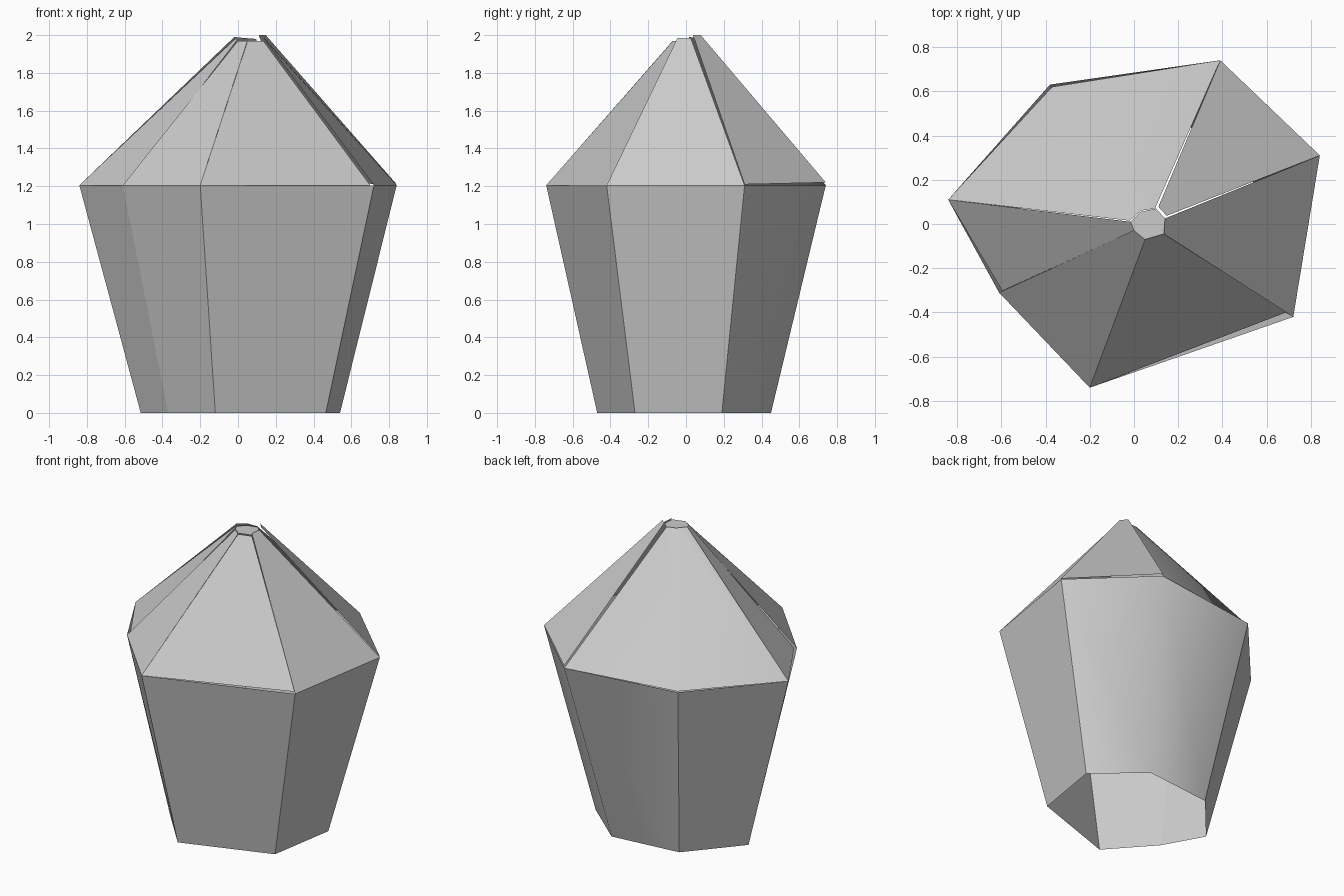
import bpy

if "Cube" in bpy.data.objects:
    bpy.data.objects.remove(bpy.data.objects["Cube"])

# Corner rings of the seven-sided body, clockwise seen from above
SHOULDER = [(-0.38, 0.63), (0.39, 0.74), (0.84, 0.31), (0.72, -0.42),
            (-0.20, -0.74), (-0.61, -0.31), (-0.84, 0.11)]
FOOT = [(-0.23, 0.40), (0.24, 0.45), (0.54, 0.19), (0.465, -0.27),
        (-0.12, -0.47), (-0.37, -0.19), (-0.515, 0.07)]
CROWN = [(0.03, 0.055), (0.10, 0.07), (0.14, 0.025), (0.135, -0.045),
         (0.05, -0.07), (0.0, -0.03), (-0.015, 0.01)]
Z_SHOULDER, Z_CROWN = 1.205, 1.975


def mesh(name, verts, faces, smooth=False):
    me = bpy.data.meshes.new(name)
    me.from_pydata(verts, [], faces)
    me.polygons.foreach_set("use_smooth", [smooth] * len(faces))
    me.update()
    ob = bpy.data.objects.new(name, me)
    bpy.context.collection.objects.link(ob)
    return ob


def strip(name, low, high, smooth=False):
    """Thin sheet between a lower and an upper row of points."""
    n = len(low)
    faces = [(i, n + i, n + i + 1, i + 1) for i in range(n - 1)]
    return mesh(name, low + high, faces, smooth)


def ring(points, z, ids):
    return [(*points[i % 7], z) for i in ids]


# Flared side walls, open underneath; the back pair is softly shaded
strip("back_wall", ring(FOOT, 0, (0, 1, 2)), ring(SHOULDER, Z_SHOULDER, (0, 1, 2)), True)
for i in range(2, 7):
    ids = (i, i + 1)
    strip(f"wall_{i}", ring(FOOT, 0, ids), ring(SHOULDER, Z_SHOULDER, ids))

# Back left roof, lifted a little at its left edge
low = ring(SHOULDER, Z_SHOULDER, (6, 7, 8))
low[1] = (-0.37, 0.62, Z_SHOULDER)
strip("back_roof", low, [(-0.02, 0.015, 1.99), (0.03, 0.06, 1.985), (0.095, 0.07, 1.98)], True)

# Loose back right roof panel, raised clear of its neighbours
strip("loose_roof", [(0.39, 0.74, 1.22), (0.84, 0.31, 1.21)],
      [(0.11, 0.078, 2.0), (0.147, 0.037, 2.0)], True)

# Front and side roof panels, some with a corner pulled inward
pulled = {(3, 0): (0.70, -0.395, Z_SHOULDER), (5, 0): (-0.595, -0.302, Z_SHOULDER)}
top_z = {2: 1.985, 3: 1.968, 4: 1.97, 5: 1.98}
for i in range(2, 6):
    low = ring(SHOULDER, Z_SHOULDER, (i, i + 1))
    low[0] = pulled.get((i, 0), low[0])
    strip(f"roof_{i}", low, ring(CROWN, top_z[i], (i, i + 1)))

# Small flat cap closing the crown
mesh("cap", ring(CROWN, Z_CROWN, range(6, -1, -1)), [tuple(range(7))])
